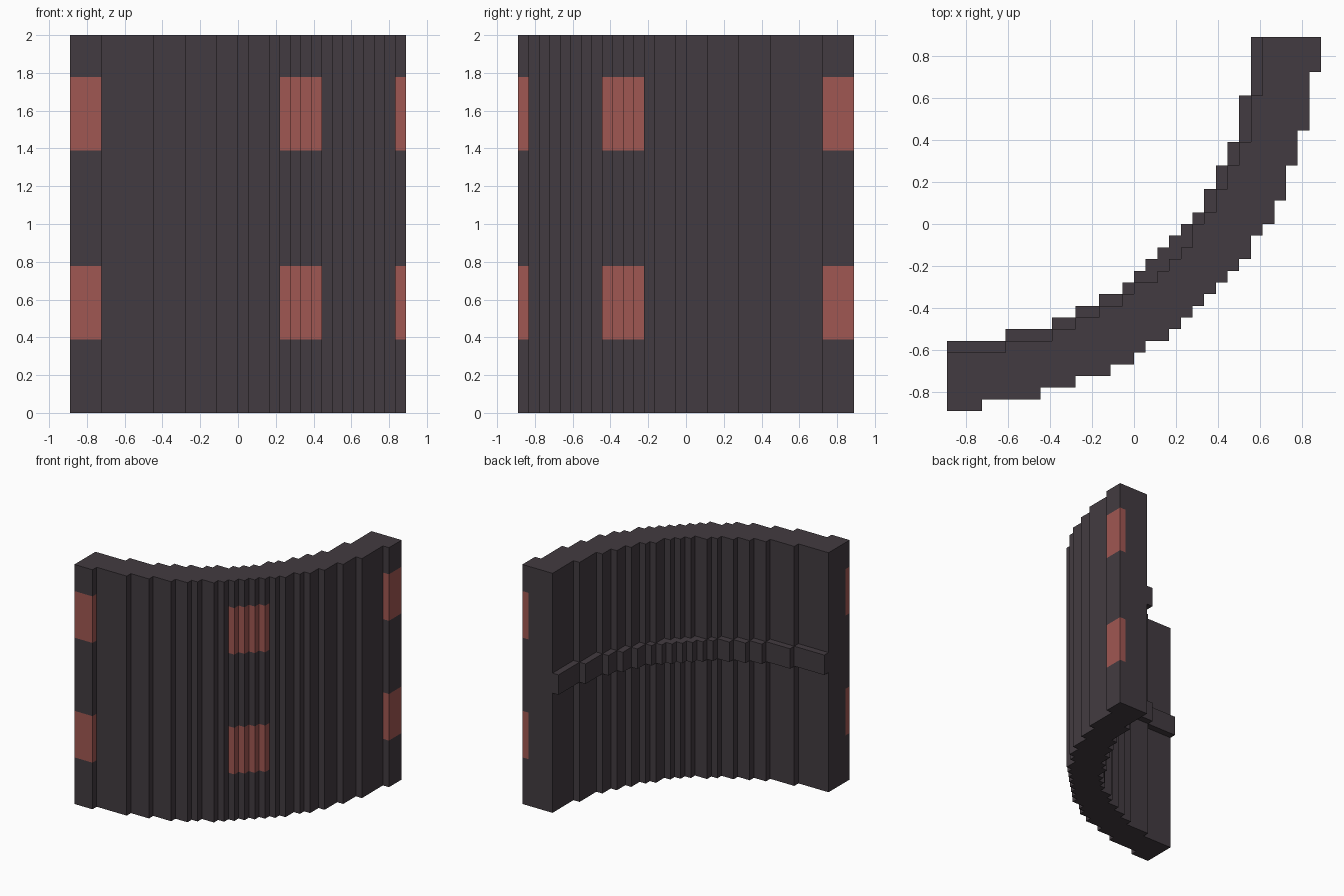
import bpy, bmesh

cube = bpy.data.objects.get("Cube")
if cube:
    bpy.data.objects.remove(cube, do_unlink=True)

CELL = 1 / 18  # size of one step of the stepped wall


def material(name, rgb):
    mat = bpy.data.materials.new(name)
    mat.use_nodes = True
    mat.diffuse_color = (*rgb, 1)
    mat.node_tree.nodes["Principled BSDF"].inputs["Base Color"].default_value = (*rgb, 1)
    return mat


dark = material("dark_stone", (0.055, 0.044, 0.052))
red = material("dull_red", (0.352, 0.096, 0.085))


def stair(y, ends):
    """Stepped curve from the left end to the far end, mirrored across the diagonal."""
    half = [(-16, y)]
    for x in ends:
        half += [(x, y), (x, y + 1)]
        y += 1
    return half + [(-b, -a) for a, b in reversed(half[:-1])]


def extrude(name, outline, levels, rule=None):
    """Upright prism with a ring of side faces between each pair of levels."""
    bm = bmesh.new()
    rings = [[bm.verts.new((x * CELL, y * CELL, z * CELL)) for x, y in outline]
             for z in levels]
    bm.faces.new(rings[0][::-1])
    bm.faces.new(rings[-1])
    n = len(outline)
    for low, high in zip(rings, rings[1:]):
        for i in range(n):
            j = (i + 1) % n
            face = bm.faces.new((low[i], low[j], high[j], high[i]))
            if rule:
                face.material_index = int(rule(face.calc_center_median() / CELL))
    bmesh.ops.recalc_face_normals(bm, faces=bm.faces)
    mesh = bpy.data.meshes.new(name)
    bm.to_mesh(mesh)
    bm.free()
    mesh.materials.append(dark)
    mesh.materials.append(red)
    obj = bpy.data.objects.new(name, mesh)
    bpy.context.collection.objects.link(obj)
    return obj


def is_red(p):
    """Two rows of red panels at both ends and the middle of the outer side."""
    row = 7 < p.z < 14 or 25 < p.z < 32
    left = p.x < -12.9 and p.y < -15
    far = p.x > 15 and p.y > 12.9
    middle = 3.9 < p.x < 8.1 and -8.1 < p.y < -3.9
    return row and (left or far or middle)


# Curved wall with painted panels
outer = stair(-16, [-13, -8, -5, -2, 0, 1, 3, 4, 5, 6])
inner = stair(-11, [-11, -7, -5, -3, -1, 0, 2, 3])
extrude("curved_wall", outer + [(15, 16)] + inner[::-1] + [(-16, -15)],
        [0, 7, 14, 25, 32, 36], is_red)

# Ledge along the inner side, its back sunk into the wall
rim = stair(-10, [-11, -7, -5, -3, -1, 0, 1, 2])
sunk = [(x + 2, y - 2) for x, y in rim]
extrude("inner_ledge", [(-14, -11), (-16, -11)] + rim[::1] + [(11, 16), (11, 14)] + sunk[::-1],
        [18, 21])
